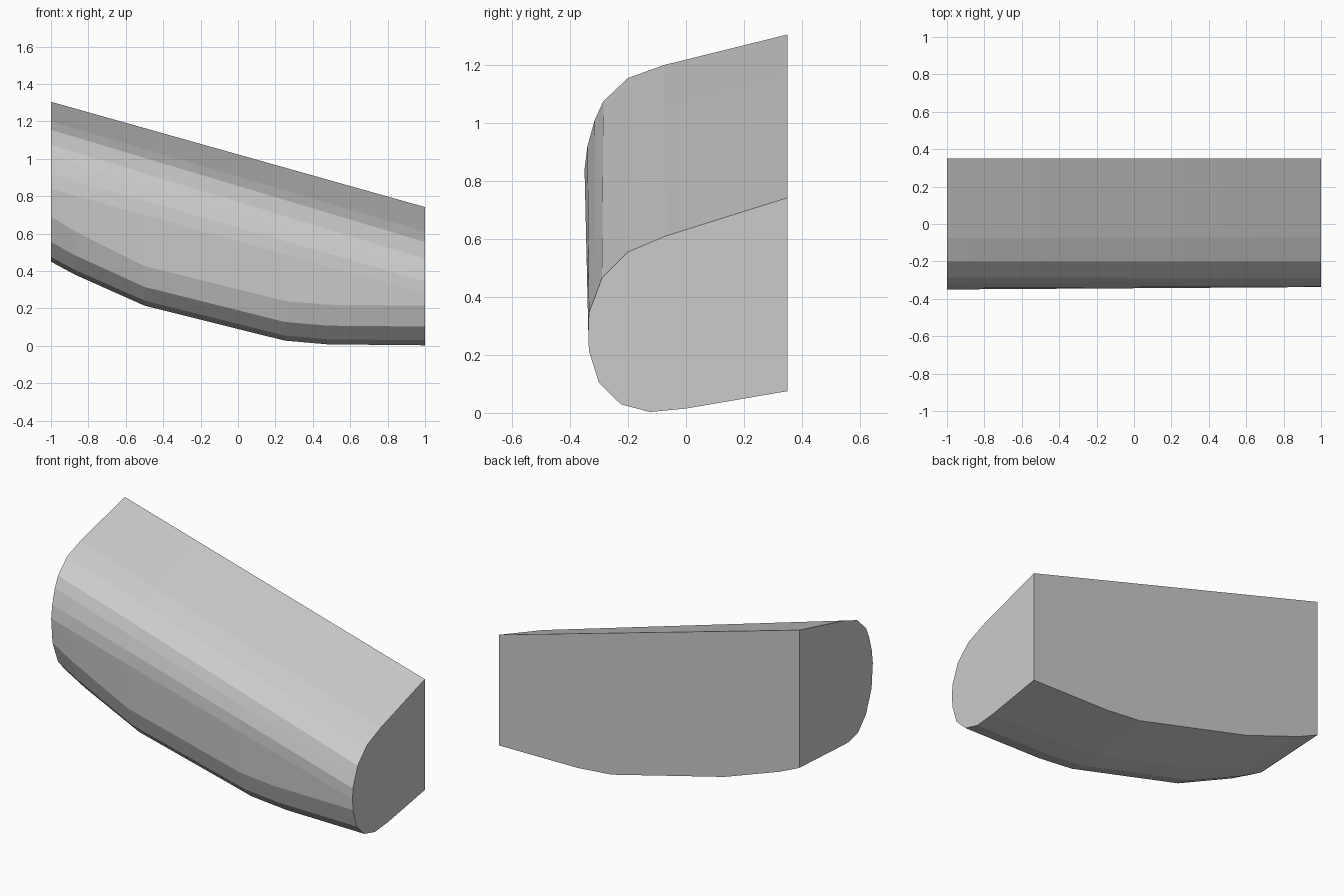
import bpy
import bmesh

cube = bpy.data.objects.get("Cube")
if cube:
    bpy.data.objects.remove(cube, do_unlink=True)

# Upper profile at each end, (y, z), running from the back over to the front
UPPER_LEFT = [(.35, 1.305), (-.075, 1.2), (-.2, 1.155), (-.285, 1.075),
              (-.315, 1.01), (-.34, .92), (-.35, .84)]
UPPER_RIGHT = [(.35, .742), (-.07, .61), (-.2, .555), (-.29, .465),
               (-.312, .405), (-.335, .345), (-.337, .28)]
# Lower profile at each end, (y, height above the keel), front to back
LOWER_LEFT = [(-.338, .24), (-.285, .105), (-.21, .025), (-.12, 0), (0, .006), (.35, .025)]
LOWER_RIGHT = [(-.335, .212), (-.3, .1), (-.225, .027), (-.125, 0), (0, .012), (.35, .072)]
# Keel line, (x, z), sweeping down to the flat right end
KEEL = [(-1, .45), (-.87, .38), (-.5, .215), (.25, .028), (.48, .008), (1, .003)]


def blend(a, b, t):
    return [(p[0] + (q[0] - p[0]) * t, p[1] + (q[1] - p[1]) * t) for p, q in zip(a, b)]


def section(x, keel):
    t = (x + 1) / 2
    upper = blend(UPPER_LEFT, UPPER_RIGHT, t)
    lower = blend(LOWER_LEFT, LOWER_RIGHT, min(1, t * 4))
    return upper + [(y, keel + lift) for y, lift in lower]


def loft_body(name, material):
    bm = bmesh.new()
    rings = [[bm.verts.new((x, y, z)) for y, z in section(x, keel)] for x, keel in KEEL]
    for a, b in zip(rings, rings[1:]):
        for i in range(len(a)):
            j = (i + 1) % len(a)
            bm.faces.new((a[i], a[j], b[j], b[i]))
    # Flat end caps
    bm.faces.new(rings[0])
    bm.faces.new(rings[-1])
    bmesh.ops.recalc_face_normals(bm, faces=bm.faces)
    mesh = bpy.data.meshes.new(name)
    bm.to_mesh(mesh)
    bm.free()
    mesh.materials.append(material)
    obj = bpy.data.objects.new(name, mesh)
    bpy.context.collection.objects.link(obj)
    return obj


grey = bpy.data.materials.new("light grey")
grey.use_nodes = True
color = (.6, .6, .6, 1)
grey.diffuse_color = color
grey.node_tree.nodes["Principled BSDF"].inputs["Base Color"].default_value = color

loft_body("rounded_body", grey)
